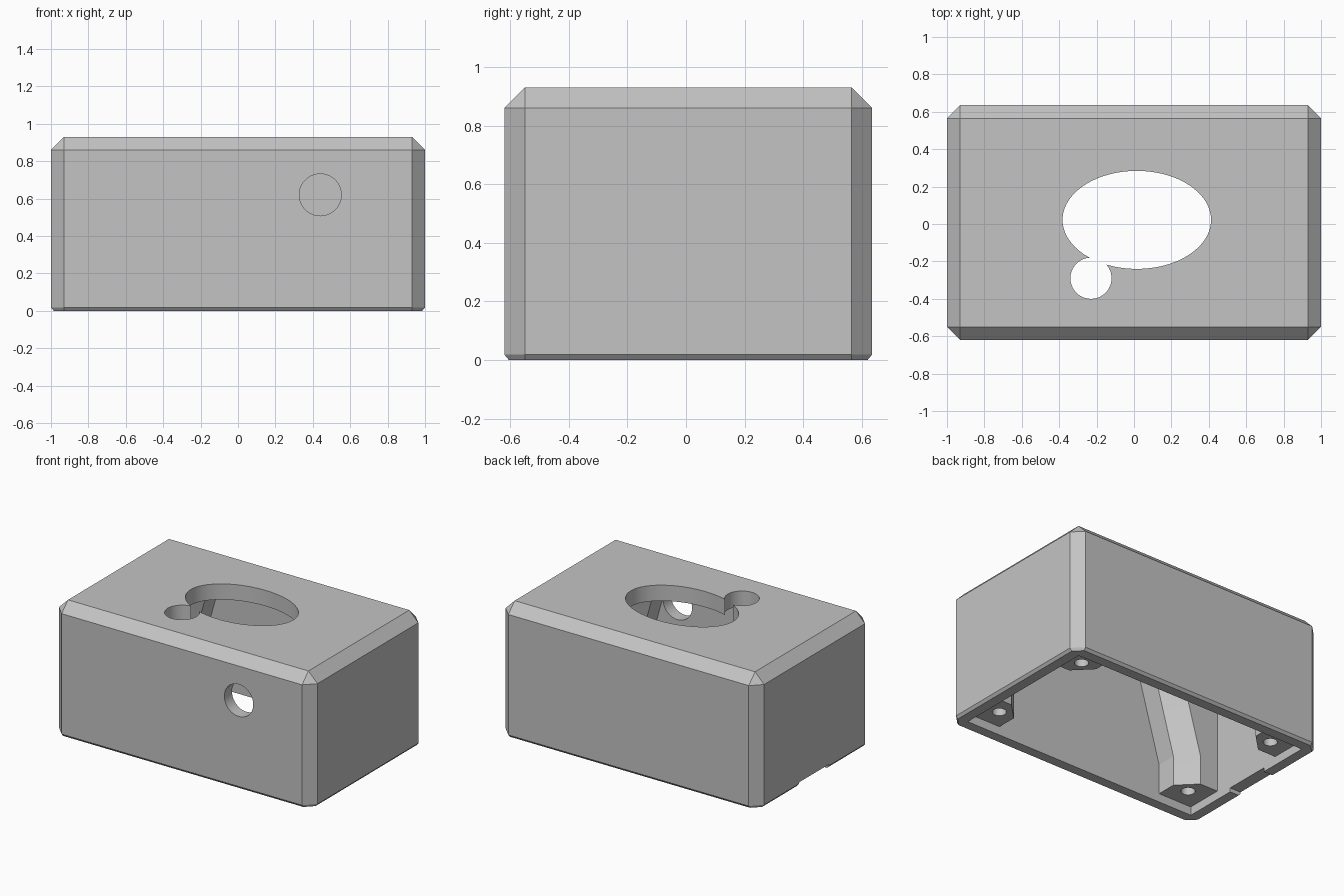
import bpy, bmesh
from math import radians, cos, sin, tau
from mathutils import Matrix, Vector

old = bpy.data.objects.get("Cube")
if old:
    bpy.data.objects.remove(old, do_unlink=True)

# Overall sizes
HX, HY, CY, TOP = 1.0, 0.6275, 0.0075, 0.93
CHAMFER, WALL, ROOF = 0.07, 0.085, 0.11
IX, IY, CEILING = HX - WALL, HY - WALL, TOP - ROOF

grey = bpy.data.materials.new("light_grey_plastic")
grey.use_nodes = True
colour = (0.55, 0.55, 0.55, 1)
grey.diffuse_color = colour
grey.node_tree.nodes["Principled BSDF"].inputs["Base Color"].default_value = colour


def finish(bm, name):
    bmesh.ops.recalc_face_normals(bm, faces=bm.faces)
    mesh = bpy.data.meshes.new(name)
    bm.to_mesh(mesh)
    bm.free()
    mesh.materials.append(grey)
    obj = bpy.data.objects.new(name, mesh)
    bpy.context.collection.objects.link(obj)
    return obj


def loft(bm, rings):
    """Closed solid through matching rings of points."""
    loops = [[bm.verts.new(p) for p in ring] for ring in rings]
    n = len(loops[0])
    for a, b in zip(loops, loops[1:]):
        for i in range(n):
            j = (i + 1) % n
            bm.faces.new((a[i], a[j], b[j], b[i]))
    bm.faces.new(loops[0])
    bm.faces.new(loops[-1])


def box(name, lo, hi):
    bm = bmesh.new()
    lo, hi = Vector(lo), Vector(hi)
    bmesh.ops.create_cube(bm, size=1, matrix=Matrix.Translation((lo + hi) / 2)
                          @ Matrix.Diagonal((*(hi - lo), 1)))
    return finish(bm, name)


def tube(name, centre, rx, ry, depth, axis="Z", sides=64):
    """Straight elliptical cutter."""
    bm = bmesh.new()
    turn = Matrix.Rotation(radians(90), 4, "X") if axis == "Y" else Matrix()
    place = Matrix.Translation(centre) @ turn
    loft(bm, [[place @ Vector((rx * cos(tau * i / sides), ry * sin(tau * i / sides), z))
               for i in range(sides)] for z in (-depth / 2, depth / 2)])
    return finish(bm, name)


def cut(obj, cutter):
    mod = obj.modifiers.new("cut", "BOOLEAN")
    mod.operation, mod.solver, mod.object = "DIFFERENCE", "EXACT", cutter
    bpy.context.view_layer.objects.active = obj
    bpy.ops.object.modifier_apply(modifier=mod.name)


# Chamfered outer block as a convex hull
bm = bmesh.new()
for sx in (-1, 1):
    for sy in (-1, 1):
        def add(x, y, z):
            bm.verts.new((sx * x, CY + sy * y, z))
        for inset, z in ((0.015, 0), (0, 0.018), (0, TOP - CHAMFER)):
            add(HX - inset, HY - CHAMFER, z)
            add(HX - CHAMFER, HY - inset, z)
        add(HX - CHAMFER, HY - CHAMFER, TOP)
bmesh.ops.convex_hull(bm, input=bm.verts)
bmesh.ops.dissolve_limit(bm, angle_limit=radians(1), verts=bm.verts, edges=bm.edges)
housing = finish(bm, "housing")

# Four corner posts that widen sideways towards the ceiling
POST, BEVEL, OVER = 0.26, 0.12, 0.02
bm = bmesh.new()
for sx in (-1, 1):
    for sy in (-1, 1):
        rings = []
        for z, flare in ((0.06, 0), (0.27, 0), (CEILING + OVER, 0.16)):
            x0, x1 = IX + OVER, IX - POST - flare
            y0, y1 = IY + OVER, IY - POST
            plan = ((x0, y0), (x1, y0), (x1, y1 + BEVEL), (x1 + BEVEL, y1), (x0, y1))
            rings.append([(sx * x, CY + sy * y, z) for x, y in plan])
        loft(bm, rings)
posts = finish(bm, "corner_posts")

# Cutters: cavity, top opening, small round opening, front hole, cable notch
cavity = box("cavity_cutter", (-IX, CY - IY, -0.2), (IX, CY + IY, CEILING))
oval = tube("oval_cutter", (0.015, 0.022, TOP), 0.397, 0.262, 0.4, sides=96)
small = tube("round_cutter", (-0.23, -0.29, TOP), 0.11, 0.11, 0.4)
front = tube("front_cutter", (0.44, CY - HY, 0.62), 0.112, 0.112, 0.75, "Y")
notch = box("notch_cutter", (-1.1, -0.15, -0.1), (-0.85, 0.18, 0.028))
screws = [tube("screw_cutter", (sx * (IX - 0.14), CY + sy * (IY - 0.14), 0.06),
               0.045, 0.045, 0.5, sides=32) for sx in (-1, 1) for sy in (-1, 1)]

for cutter in (cavity, oval, small, front, notch):
    cut(housing, cutter)
for cutter in [front] + screws:
    cut(posts, cutter)
for cutter in [cavity, oval, small, front, notch] + screws:
    bpy.data.objects.remove(cutter, do_unlink=True)

# Smooth the round walls, keep chamfers crisp
for obj in (housing, posts):
    bpy.ops.object.select_all(action="DESELECT")
    obj.select_set(True)
    bpy.context.view_layer.objects.active = obj
    bpy.ops.object.shade_smooth_by_angle(angle=radians(14))
